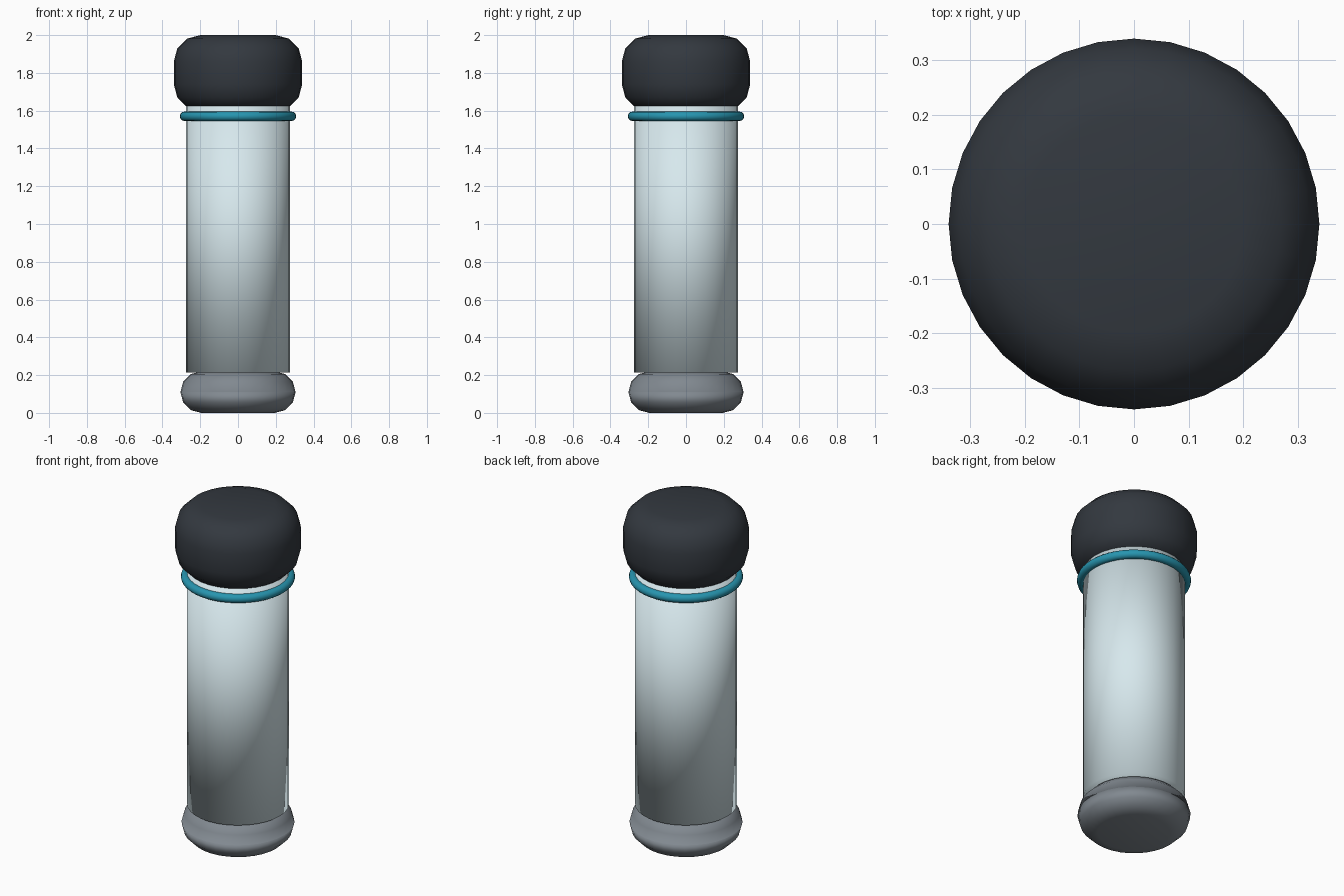
import bpy

if "Cube" in bpy.data.objects:
    bpy.data.objects.remove(bpy.data.objects["Cube"])


def finish(obj, name, color):
    obj.name = name
    mat = bpy.data.materials.new(name + "_material")
    mat.diffuse_color = (*color, 1)
    mat.use_nodes = True
    mat.node_tree.nodes["Principled BSDF"].inputs["Base Color"].default_value = mat.diffuse_color
    obj.data.materials.append(mat)
    bpy.ops.object.shade_smooth()
    return obj


def drum(name, radius, z0, z1, color, bevel=0):
    """Upright 32-sided cylinder, optionally with rounded rims."""
    bpy.ops.mesh.primitive_cylinder_add(
        vertices=32, radius=radius, depth=z1 - z0, location=(0, 0, (z0 + z1) / 2))
    obj = finish(bpy.context.object, name, color)
    if bevel:
        mod = obj.modifiers.new("rounded_rims", 'BEVEL')
        mod.width = bevel
        mod.segments = 3
        mod.limit_method = 'ANGLE'
        mod.use_clamp_overlap = True
    return obj


# Rounded foot, its two rim bevels meeting halfway up
drum("base", 0.305, 0.0, 0.22, (0.22, 0.25, 0.28), bevel=0.11)

# Pale tube
drum("body", 0.275, 0.215, 1.63, (0.68, 0.81, 0.85))

# Dark rounded lid
drum("cap", 0.34, 1.60, 2.0, (0.033, 0.040, 0.050), bevel=0.14)

# Coloured band below the lid
bpy.ops.mesh.primitive_torus_add(
    major_radius=0.283, minor_radius=0.025, major_segments=48, minor_segments=12,
    location=(0, 0, 1.57))
finish(bpy.context.object, "neck_ring", (0.02, 0.30, 0.43))
